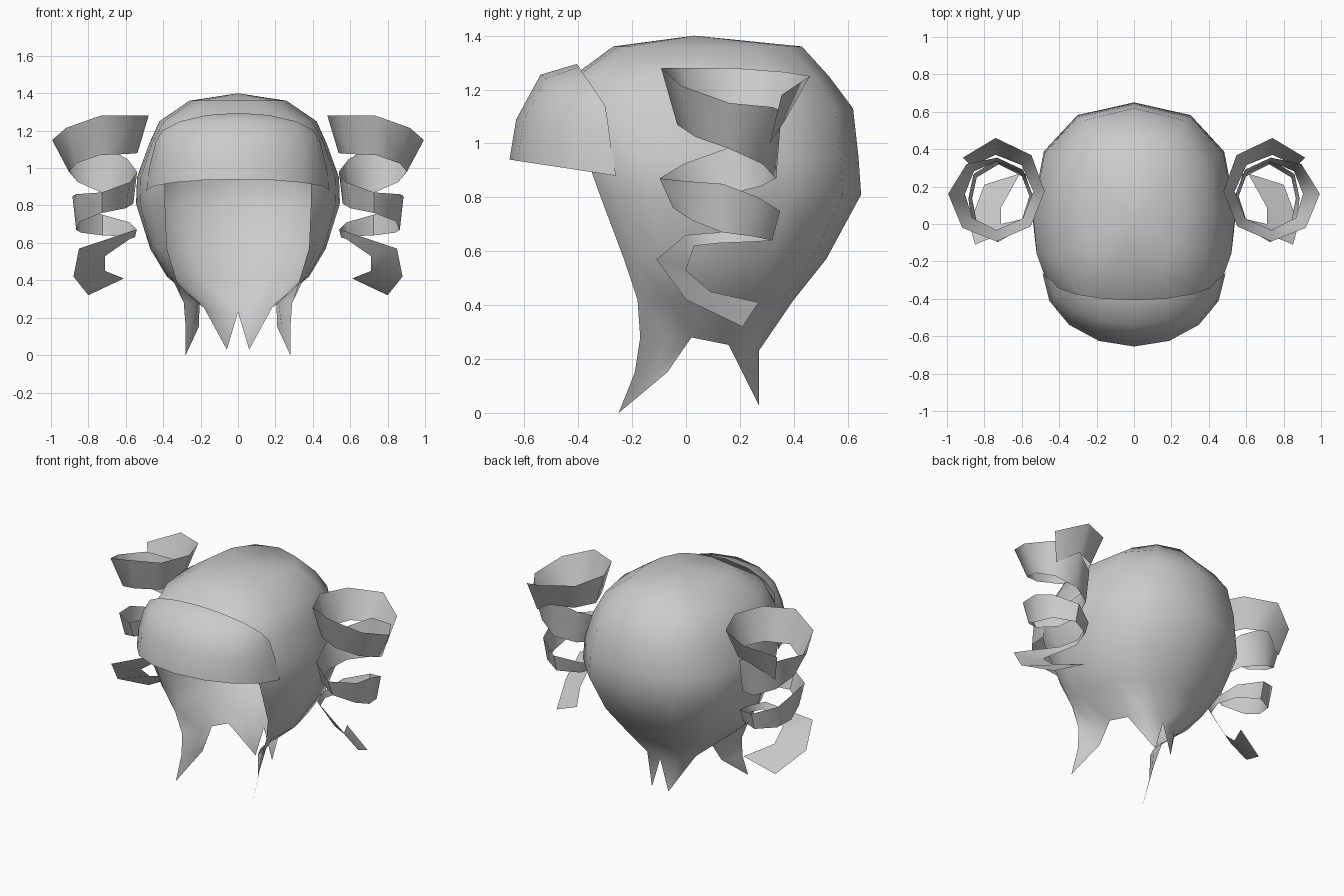
import bpy, bmesh
from math import sin, cos, radians
from mathutils import Vector

if "Cube" in bpy.data.objects:
    bpy.data.objects.remove(bpy.data.objects["Cube"], do_unlink=True)

grey = bpy.data.materials.new("light_grey")
grey.use_nodes = True
color = (0.6, 0.6, 0.6, 1)
grey.diffuse_color = color
grey.node_tree.nodes["Principled BSDF"].inputs["Base Color"].default_value = color


def finish(name, bm, smooth_angle):
    """Turn a half model (x >= 0) into a mirrored, smooth shaded object."""
    bmesh.ops.recalc_face_normals(bm, faces=bm.faces)
    mesh = bpy.data.meshes.new(name)
    bm.to_mesh(mesh)
    bm.free()
    mesh.materials.append(grey)
    obj = bpy.data.objects.new(name, mesh)
    bpy.context.collection.objects.link(obj)
    mirror = obj.modifiers.new("Mirror", 'MIRROR')
    mirror.use_clip = True
    bpy.ops.object.select_all(action='DESELECT')
    obj.select_set(True)
    bpy.context.view_layer.objects.active = obj
    bpy.ops.object.shade_smooth_by_angle(angle=radians(smooth_angle))


def loft(bm, rows):
    """Join neighbouring rows of vertices with quads."""
    for low, high in zip(rows, rows[1:]):
        for i in range(min(len(low), len(high)) - 1):
            bm.faces.new((low[i], low[i + 1], high[i + 1], high[i]))


# Hair cap: half rings running from the back around to the face opening
# z, half width, y of widest point, back y, opening x, opening y
levels = [
    (0.28, 0.205, 0.02, 0.27, 0.29, -0.17),
    (0.42, 0.38, 0.05, 0.40, 0.335, -0.18),
    (0.57, 0.47, 0.07, 0.52, 0.38, -0.23),
    (0.81, 0.545, 0.06, 0.65, 0.39, -0.32),
    (0.95, 0.54, 0.05, 0.64, 0.39, -0.37),
    (1.13, 0.475, 0.05, 0.62, 0.36, -0.40),
    (1.25, 0.42, 0.05, 0.53, 0.24, -0.40),
    (1.36, 0.26, 0.05, 0.43, 0.11, -0.25),
]
bm = bmesh.new()
rings = []
for z, width, mid_y, back_y, front_x, front_y in levels:
    ring = []
    for step in range(4):
        a = radians(step * 30)
        c, s = max(cos(a), 0) ** 0.85, sin(a) ** 0.85
        drop = 0.05 * c if z < 0.3 else 0
        ring.append(bm.verts.new((width * s, mid_y + (back_y - mid_y) * c, z - drop)))
    for step in range(1, 4):
        a = radians(step * 30)
        ring.append(bm.verts.new((front_x + (width - front_x) * cos(a),
                                  mid_y + (front_y - mid_y) * sin(a), z)))
    if z > 1.2:
        ring.append(bm.verts.new((0, front_y - 0.02, z)))
    rings.append(ring)
loft(bm, rings)
crown = bm.verts.new((0, 0.03, 1.40))
for a, b in zip(rings[-1], rings[-1][1:]):
    bm.faces.new((a, b, crown))

# Pointed locks hanging from the lower rim
rim = rings[0]
tip = bm.verts.new((0.06, 0.27, 0.03))
for a, b in zip(rim[:2], rim[1:3]):
    bm.faces.new((a, b, tip))
start, end = Vector((0.21, -0.07, 0.15)), Vector((0.28, -0.19, 0.15))
middle = [bm.verts.new(start.lerp(end, i / 3)) for i in range(4)]
loft(bm, [rim[3:], middle])
tip = bm.verts.new((0.28, -0.25, 0))
for a, b in zip(middle, middle[1:]):
    bm.faces.new((a, b, tip))
finish("hair_cap", bm, 60)

# Fringe: curved visor from lower edge to its seam on the cap
# front y, front z, side x, side y, side z
fringe_rows = [
    (-0.655, 0.94, 0.49, -0.26, 0.88),
    (-0.63, 1.09, 0.475, -0.28, 1.00),
    (-0.54, 1.255, 0.455, -0.29, 1.08),
    (-0.405, 1.295, 0.44, -0.30, 1.14),
]
bm = bmesh.new()
rows = []
for front_y, front_z, side_x, side_y, side_z in fringe_rows:
    row = []
    for step in range(5):
        a = radians(step * 22.5)
        row.append(bm.verts.new((side_x * sin(a),
                                 side_y + (front_y - side_y) * cos(a),
                                 side_z + (front_z - side_z) * cos(a))))
    rows.append(row)
loft(bm, rows)
finish("fringe", bm, 60)

# Curled pigtails: a ribbon spiralling down, one key per quarter turn
# upper z, lower z, upper radius, lower radius
keys = [
    (1.25, 1.09, 0.28, 0.19),
    (1.28, 1.08, 0.26, 0.20),
    (1.28, 1.07, 0.26, 0.20),
    (1.15, 0.98, 0.26, 0.17),
    (1.12, 0.87, 0.20, 0.18),
    (0.98, 0.81, 0.19, 0.17),
    (0.87, 0.76, 0.24, 0.19),
    (0.85, 0.67, 0.16, 0.14),
    (0.75, 0.64, 0.22, 0.19),
    (0.67, 0.63, 0.18, 0.17),
]
bm = bmesh.new()
# Overlapping start of the ribbon, closing the flared top loop
rows = [[bm.verts.new((0.915, 0.355, 1.18)), bm.verts.new((0.87, 0.31, 1.0))]]
count = 2 * len(keys) - 1
for k in range(count):
    before, after = keys[k // 2], keys[(k + 1) // 2]
    top, bottom, top_r, bottom_r = [(p + q) / 2 for p, q in zip(before, after)]
    a = radians(90 + 45 * k)
    t = k / count
    x, y = 0.74 - 0.02 * t, 0.18 - 0.06 * t
    rows.append([bm.verts.new((x + r * cos(a), y + r * sin(a), z))
                 for z, r in ((top, top_r), (bottom, bottom_r))])

# Flattened tail of the ribbon: outer edge and inner edge
tail = [
    ((0.58, 0.00, 0.66), (0.58, 0.03, 0.62)),
    ((0.85, -0.11, 0.57), (0.71, 0.00, 0.53)),
    ((0.88, 0.00, 0.42), (0.71, 0.09, 0.45)),
    ((0.80, 0.21, 0.32), (0.61, 0.27, 0.41)),
]
rows += [[bm.verts.new(p) for p in pair] for pair in tail]
loft(bm, rows)
finish("curled_pigtails", bm, 50)
